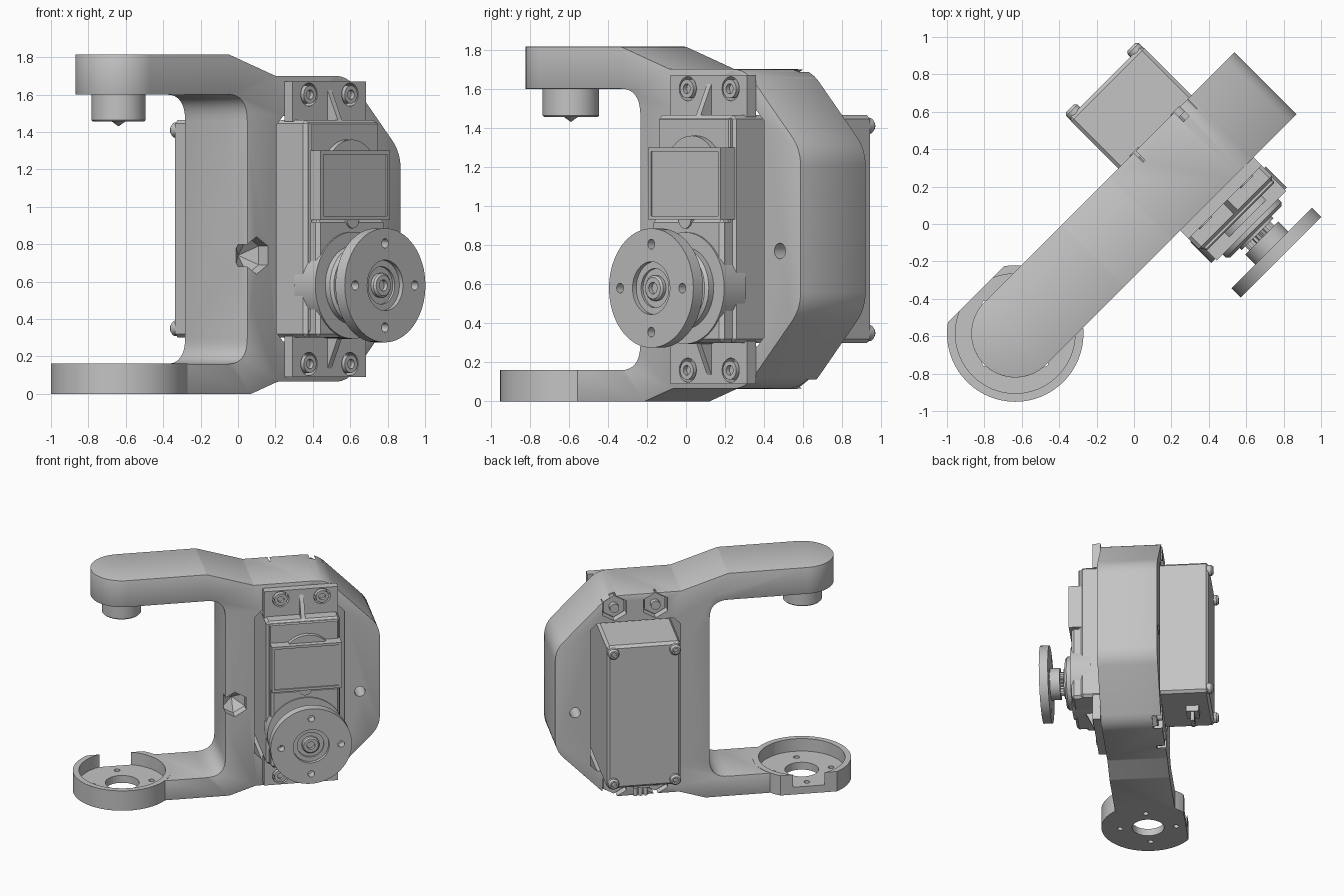
import bpy, bmesh, math
from mathutils import Vector, Matrix

if bpy.data.objects.get("Cube"):
    bpy.data.objects.remove(bpy.data.objects["Cube"])

grey = bpy.data.materials.new("plain grey")
grey.use_nodes = True
COLOUR = (0.55, 0.55, 0.55, 1)
grey.diffuse_color = COLOUR
grey.node_tree.nodes["Principled BSDF"].inputs["Base Color"].default_value = COLOUR

# Everything is built square to the axes, then turned with this matrix
TURN = Matrix.Rotation(math.radians(45), 4, 'Z')
MID = 0.035          # depth centre of the bracket
SA, SZ = 0.43, 0.88  # servo centre
PIVOT = -0.863       # arm end centre
HORN_Z = 0.58


def finish(name, bm):
    bmesh.ops.remove_doubles(bm, verts=bm.verts, dist=1e-5)
    bmesh.ops.recalc_face_normals(bm, faces=bm.faces)
    me = bpy.data.meshes.new(name)
    bm.to_mesh(me)
    bm.free()
    me.materials.append(grey)
    ob = bpy.data.objects.new(name, me)
    bpy.context.collection.objects.link(ob)
    ob.matrix_world = TURN
    smooth(me)
    return ob


def smooth(me):
    for p in me.polygons:
        p.use_smooth = True
    me.set_sharp_from_angle(angle=math.radians(32))


def place(axis, p, q, h):
    return {'x': (h, p, q), 'y': (p, h, q), 'z': (p, q, h)}[axis]


def prism(name, pts, lo, hi, axis='y'):
    bm = bmesh.new()
    ends = [[bm.verts.new(place(axis, p, q, h)) for p, q in pts] for h in (lo, hi)]
    n = len(pts)
    for end in ends:
        bm.faces.new(end)
    for i in range(n):
        j = (i + 1) % n
        bm.faces.new((ends[0][i], ends[0][j], ends[1][j], ends[1][i]))
    return finish(name, bm)


def box(name, x, y, z):
    return prism(name, [(x[0], z[0]), (x[1], z[0]), (x[1], z[1]), (x[0], z[1])], y[0], y[1])


def lathe(name, centre, profile, axis='y', sides=48, start=0.0):
    """Turn (radius, height) points around an axis through centre."""
    bm = bmesh.new()
    rings = []
    for r, h in profile:
        if r == 0:
            rings.append([bm.verts.new(place(axis, *centre, h))] * sides)
            continue
        angles = [start + math.tau * i / sides for i in range(sides)]
        rings.append([bm.verts.new(place(axis, centre[0] + r * math.cos(t),
                      centre[1] + r * math.sin(t), h)) for t in angles])
    for one, two in zip(rings, rings[1:]):
        for i in range(sides):
            j = (i + 1) % sides
            loop = list(dict.fromkeys((one[i], one[j], two[j], two[i])))
            bm.faces.new(loop)
    return finish(name, bm)


def rod(name, centre, r, lo, hi, axis='y', sides=32, start=0.0):
    return lathe(name, centre, [(0, lo), (r, lo), (r, hi), (0, hi)], axis, sides, start)


def rounded(corners, steps=8):
    out = []
    for i, (x, z, r) in enumerate(corners):
        c = Vector((x, z))
        if not r:
            out.append((x, z))
            continue
        u = (Vector(corners[i - 1][:2]) - c).normalized()
        v = (Vector(corners[(i + 1) % len(corners)][:2]) - c).normalized()
        d = r / math.tan(u.angle(v) / 2)
        for k in range(steps + 1):
            t = k / steps
            out.append(tuple(c + u * d * (1 - t) ** 2 + v * d * t ** 2))
    return out


def bake(ob):
    bpy.context.view_layer.update()
    dg = bpy.context.evaluated_depsgraph_get()
    me = bpy.data.meshes.new_from_object(ob.evaluated_get(dg))
    ob.modifiers.clear()
    ob.data = me
    smooth(me)


def combine(ob, tool, how='DIFFERENCE'):
    m = ob.modifiers.new(how.lower(), 'BOOLEAN')
    m.operation, m.solver, m.object = how, 'EXACT', tool
    bake(ob)
    bpy.data.objects.remove(tool)


def bevel(ob, width, segments=1):
    m = ob.modifiers.new("bevel", 'BEVEL')
    m.width, m.segments, m.limit_method = width, segments, 'ANGLE'
    m.angle_limit = math.radians(40)
    bake(ob)


# Bracket: C-shaped side profile, trimmed to a round arm end in plan
bracket = prism("bracket", rounded([
    (-1.2, 1.815, 0), (-0.27, 1.815, 0.05), (0.083, 1.70, 0.05), (0.63, 1.70, 0.22),
    (1.03, 1.29, 0.22), (1.03, 0.475, 0.22), (0.63, 0.065, 0.22), (0.1, 0.065, 0.05),
    (-0.1, 0, 0.05), (-1.2, 0, 0), (-1.2, 0.16, 0), (-0.13, 0.16, 0.14),
    (-0.13, 1.60, 0.14), (-1.2, 1.60, 0)]), MID - 0.235, MID + 0.235)
arc = [math.pi / 2 + math.pi * i / 32 for i in range(33)]
plan = [(PIVOT + 0.235 * math.cos(t), MID + 0.235 * math.sin(t)) for t in arc]
combine(bracket, prism("plan", plan + [(1.2, MID - 0.235), (1.2, MID + 0.235)], -1, 3, 'z'), 'INTERSECT')
bevel(bracket, 0.014, 2)

# Cup on the lower arm, flattened at the back
cup = rod("cup", (PIVOT, MID), 0.365, 0, 0.162, 'z', 64)
combine(cup, box("flat", (-2, 0), (0.332, 1), (-1, 1)))
combine(bracket, cup, 'UNION')
combine(bracket, rod("recess", (PIVOT, MID), 0.32, 0.06, 0.3, 'z', 64))
combine(bracket, rod("hub_hole", (PIVOT, MID), 0.125, -0.1, 0.2, 'z'))
for i in range(4):
    t = math.pi / 2 * i
    spot = (PIVOT + 0.22 * math.cos(t), MID + 0.22 * math.sin(t))
    combine(bracket, rod("cup_hole", spot, 0.022, -0.1, 0.2, 'z', 16))

# Servo window, side hole, front hexagonal pit and rear nut pockets
c = 0.05
x0, x1, z0, z1 = 0.09, 0.765, 0.28, 1.485
combine(bracket, prism("window", [(x0 + c, z0), (x1 - c, z0), (x1, z0 + c), (x1, z1 - c),
                                  (x1 - c, z1), (x0 + c, z1), (x0, z1 - c), (x0, z0 + c)], -1, 1))
combine(bracket, rod("side_hole", (0.88, 0.77), 0.04, -1, 1))
combine(bracket, lathe("pit", (-0.06, 0.74), [(0, -0.3), (0.1, -0.3), (0.1, -0.13), (0, -0.06)],
                       'y', 6, math.pi / 2))
SCREWS = [(SA + s * 0.155, z) for s in (-1, 1) for z in (0.16, 1.60)]
for spot in SCREWS:
    combine(bracket, rod("nut_pocket", spot, 0.104, 0.2, 0.5, 'y', 6, math.pi / 2))

# Pivot boss with a pointed tip under the upper arm
lathe("pivot_boss", (PIVOT - 0.005, MID), [(0, 1.61), (0.145, 1.61), (0.145, 1.463), (0.137, 1.455),
                                           (0.035, 1.455), (0, 1.43)], 'z')

# Servo case
body = box("servo_body", (SA - 0.28, SA + 0.275), (-0.36, 0.645), (0.30, 1.465))
bevel(body, 0.02)
bevel(box("front_plate", (0.17, 0.69), (-0.375, -0.3), (0.33, 1.45)), 0.008)
bevel(box("gear_housing", (0.175, 0.69), (-0.43, -0.3), (0.30, 0.935)), 0.02)
lid = box("motor_cover", (0.175, 0.70), (-0.45, -0.3), (0.93, 1.30))
combine(lid, box("inset", (0.195, 0.68), (-0.6, -0.44), (0.95, 1.28)))
rod("motor_dome", (0.45, 1.167), 0.193, -0.41, -0.3)
rod("cover_latch", (SA, 0.93), 0.045, -0.44, -0.3)

# Mounting tabs with ribs, screws and nuts
for low, high, root, tip in ((0.09, 0.31, 0.30, 0.11), (1.455, 1.67, 1.465, 1.65)):
    tab = box("mounting_tab", (SA - 0.28, SA + 0.275), (-0.262, -0.2), (low, high))
    for x, z in SCREWS:
        if low < z < high:
            combine(tab, rod("tab_hole", (x, z), 0.062, -0.4, 0))
    prism("tab_rib", [(-0.34, root), (-0.25, tip), (-0.25, root)], SA - 0.016, SA + 0.016, 'x')
for spot in SCREWS:
    lathe("mounting_screw", spot, [(0, -0.245), (0.025, -0.245), (0.025, -0.27), (0.048, -0.27),
                                   (0.048, -0.2), (0.035, -0.2), (0.035, 0.275), (0, 0.275)])
    rod("mounting_nut", spot, 0.088, 0.19, 0.235, 'y', 6, math.pi / 2)

# Case screws at the rear corners
for x in (SA - 0.235, SA + 0.23):
    for z in (0.35, 1.41):
        lathe("case_screw", (x, z), [(0, 0.60), (0.042, 0.60), (0.042, 0.665), (0.03, 0.68),
                                     (0.018, 0.68), (0.018, 0.66), (0, 0.66)], sides=24)

# Cable outlet and three wires below the case
box("cable_outlet", (SA - 0.06, SA + 0.06), (0.45, 0.55), (0.25, 0.31))
for i in (-1, 0, 1):
    rod("wire", (SA + i * 0.038, 0.50), 0.016, 0.17, 0.26, 'z', 12)

# Output bulge, collar, splined shaft and horn
AXLE = (SA, HORN_Z)
rod("output_bulge", AXLE, 0.286, -0.44, -0.28, sides=64)
lathe("output_collar", AXLE, [(0, -0.43), (0.21, -0.43), (0.21, -0.475), (0.195, -0.49),
                              (0.12, -0.49), (0.12, -0.505), (0, -0.505)])
bm_teeth = [(SA + r * math.cos(t), HORN_Z + r * math.sin(t))
            for t, r in ((math.tau * i / 48, 0.095 if i % 2 else 0.082) for i in range(48))]
prism("output_spline", bm_teeth, -0.55, -0.49)
horn = lathe("horn", AXLE, [(0, -0.535), (0.125, -0.535), (0.125, -0.612), (0.305, -0.612),
                            (0.305, -0.682), (0.135, -0.682), (0.135, -0.655), (0.1, -0.655),
                            (0.1, -0.64), (0, -0.64)], sides=64)
for i in range(4):
    t = math.pi / 2 * i
    spot = (SA + 0.225 * math.cos(t), HORN_Z + 0.225 * math.sin(t))
    combine(horn, rod("horn_hole", spot, 0.025, -1, -0.5, sides=20))
lathe("horn_screw", AXLE, [(0, -0.63), (0.065, -0.63), (0.065, -0.66), (0.055, -0.67),
                           (0.03, -0.67), (0.03, -0.645), (0, -0.645)])
